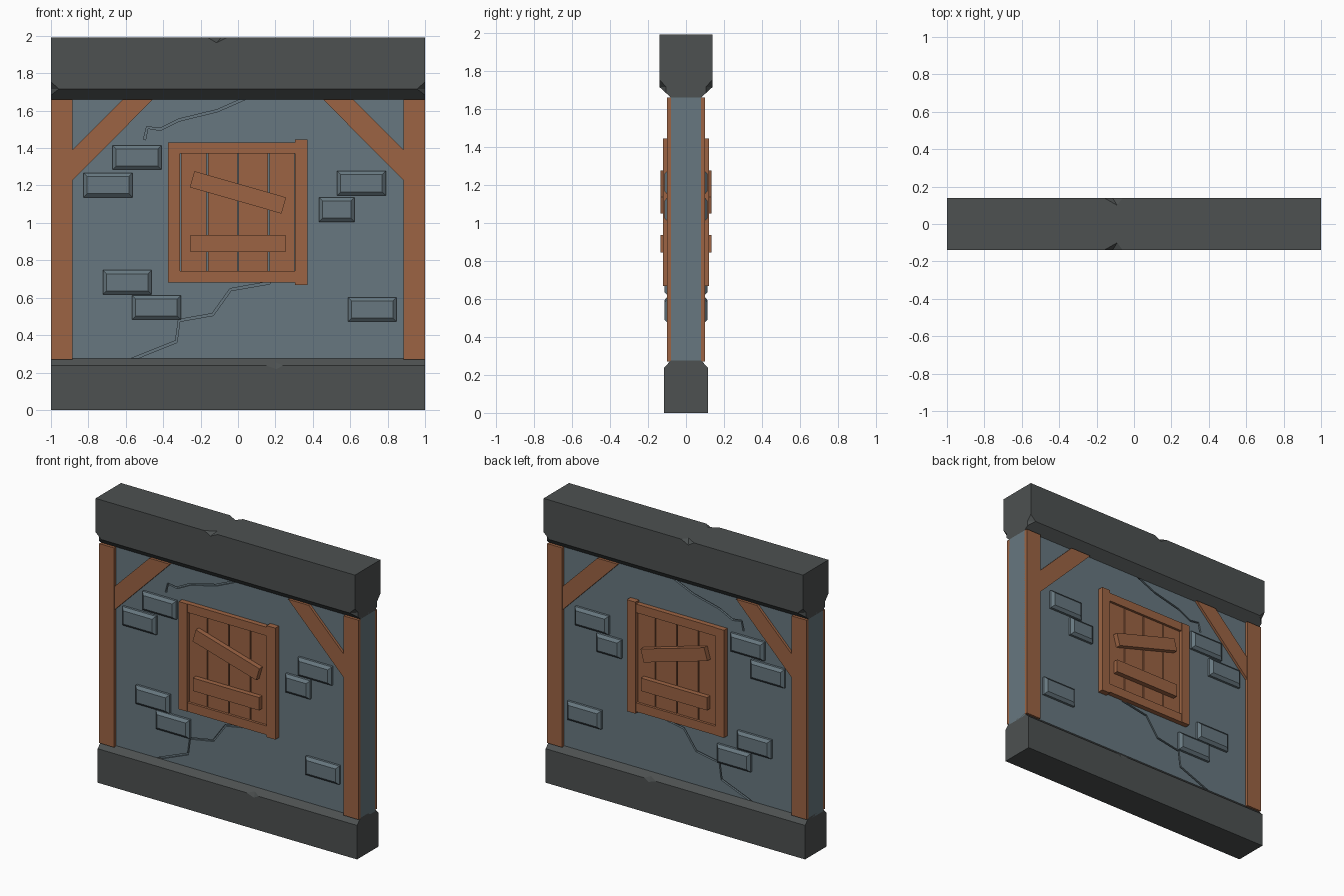
import bpy, bmesh, math
from mathutils import Vector

if "Cube" in bpy.data.objects:
    bpy.data.objects.remove(bpy.data.objects["Cube"])


def material(name, rgb):
    m = bpy.data.materials.new(name)
    m.diffuse_color = (*rgb, 1)
    m.use_nodes = True
    m.node_tree.nodes["Principled BSDF"].inputs["Base Color"].default_value = m.diffuse_color
    return m


STONE = material("dark stone", (0.074, 0.082, 0.082))
PLASTER = material("blue grey plaster", (0.136, 0.186, 0.214))
WOOD = material("brown wood", (0.335, 0.127, 0.057))


def finish(name, bm, mat, mirror=(False, True)):
    """Turn bmesh into an object, mirrored over x and/or y."""
    bmesh.ops.recalc_face_normals(bm, faces=bm.faces)
    me = bpy.data.meshes.new(name)
    bm.to_mesh(me)
    bm.free()
    if mat:
        me.materials.append(mat)
    ob = bpy.data.objects.new(name, me)
    bpy.context.collection.objects.link(ob)
    if any(mirror):
        md = ob.modifiers.new("mirror", 'MIRROR')
        md.use_axis = (mirror[0], mirror[1], False)
        md.use_mirror_merge = False
    return ob


def prism(name, pts, a, b, mat, axis='y', mirror=(False, True)):
    """Extrude a flat outline: (x, z) along y, or (y, z) along x."""
    bm = bmesh.new()
    place = (lambda p, t: (p[0], t, p[1])) if axis == 'y' else (lambda p, t: (t, p[0], p[1]))
    f = bm.faces.new([bm.verts.new(place(p, a)) for p in pts])
    ext = bmesh.ops.extrude_face_region(bm, geom=[f])
    move = (0, b - a, 0) if axis == 'y' else (b - a, 0, 0)
    bmesh.ops.translate(bm, vec=move, verts=[v for v in ext['geom'] if isinstance(v, bmesh.types.BMVert)])
    return finish(name, bm, mat, mirror)


def rect(x0, x1, z0, z1):
    return [(x0, z0), (x1, z0), (x1, z1), (x0, z1)]


def hull(name, pts, mat=None, mirror=(False, True)):
    bm = bmesh.new()
    for p in pts:
        bm.verts.new(p)
    bmesh.ops.convex_hull(bm, input=bm.verts)
    return finish(name, bm, mat, mirror)


def carve(ob, cutters):
    """Cut helpers out of a part, then remove the helpers."""
    for c in cutters:
        c.hide_render = True
        md = ob.modifiers.new("cut", 'BOOLEAN')
        md.operation, md.solver, md.object = 'DIFFERENCE', 'EXACT', c
    bpy.context.view_layer.update()
    ev = ob.evaluated_get(bpy.context.evaluated_depsgraph_get())
    me = bpy.data.meshes.new_from_object(ev)
    ob.modifiers.clear()
    ob.data = me
    for c in cutters:
        bpy.data.objects.remove(c)


def strip(path, w):
    """Outline of a thin crack along a path."""
    p = [Vector(q) for q in path]
    left, right = [], []
    for i, q in enumerate(p):
        d = (p[min(i + 1, len(p) - 1)] - p[max(i - 1, 0)]).normalized()
        n = Vector((-d.y, d.x)) * w / 2
        left.append(q + n)
        right.append(q - n)
    return left + right[::-1]


NONE = (False, False)

# Stone base and top beam, chamfered towards the wall, with chips
base = prism("stone_base", [(-.117, 0), (.117, 0), (.117, .237), (.08, .275), (-.08, .275), (-.117, .237)],
             -1, 1, STONE, 'x', NONE)
carve(base, [hull("base_chip", [(.15, -.117, .237), (.24, -.117, .237), (.205, -.117, .218),
                                (.2, -.1, .2545), (.2, -.2, .3)])])

beam = prism("stone_top_beam", [(-.08, 1.66), (.08, 1.66), (.14, 1.715), (.14, 1.99), (-.14, 1.99), (-.14, 1.715)],
             -1, 1, STONE, 'x', NONE)
carve(beam, [
    hull("edge_chip", [(-.16, -.14, 1.99), (-.06, -.14, 1.99), (-.09, -.1, 1.99),
                       (-.115, -.14, 1.963), (-.1, -.25, 2.1)]),
    hull("corner_chip", [(1, -.14, 1.755), (1, -.105, 1.715), (1, -.105, 1.683),
                         (.958, -.14, 1.715), (1.1, -.25, 1.65)], None, (True, True))])

# Plaster wall with carved cracks
wall = prism("plaster_wall", rect(-1, 1, .26, 1.67), -.08, .08, PLASTER, 'y', NONE)
upper = [(.06, 1.675), (-.11, 1.60), (-.315, 1.55), (-.415, 1.50), (-.485, 1.51), (-.50, 1.445)]
lower = [(.17, .68), (-.04, .643), (-.135, .51), (-.315, .478), (-.33, .365), (-.58, .265)]
carve(wall, [prism("crack_upper", strip(upper, .012), -.2, -.066, None),
             prism("crack_lower", strip(lower, .013), -.2, -.066, None)])

# Timber posts and diagonal braces, mirrored to all four places
ALL = (True, True)
prism("post", rect(-1, -.885, .27, 1.66), -.1, -.075, WOOD, 'y', ALL)
prism("brace", [(-.885, 1.39), (-.885, 1.227), (-.455, 1.66), (-.615, 1.66)], -.098, -.075, WOOD, 'y', ALL)

# Raised bricks with chamfered fronts: x, z of lower left corner and width
for i, (x, z, w) in enumerate([(-.67, 1.285, .26), (-.825, 1.137, .26), (.53, 1.147, .26), (.433, 1.006, .19),
                               (-.722, .617, .26), (-.566, .483, .26), (.588, .472, .26)]):
    c = .019
    h = .13
    pts = [(px, -.075, pz) for px, pz in rect(x, x + w, z, z + h)]
    pts += [(px, -.096, pz) for px, pz in rect(x, x + w, z, z + h)]
    pts += [(px, -.113, pz) for px, pz in rect(x + c, x + w - c, z + c, z + h - c)]
    hull(f"brick_{i + 1}", pts, PLASTER)

# Shutter frame
prism("frame_left", rect(-.375, -.31, .68, 1.43), -.118, -.075, WOOD)
prism("frame_right", rect(.305, .372, .668, 1.445), -.121, -.075, WOOD)
prism("frame_top", rect(-.31, .305, 1.37, 1.43), -.115, -.075, WOOD)
prism("frame_bottom", rect(-.31, .305, .68, .742), -.115, -.075, WOOD)

# Shutter planks with narrow gaps
edges = [-.31, -.165, 0, .165, .305]
for i in range(4):
    prism(f"shutter_plank_{i + 1}", rect(edges[i] + .004, edges[i + 1] - .004, .742, 1.37), -.098, -.075, WOOD)

# Boards nailed across the shutter, the upper one crooked
for name, z, ang in (("upper_board", 1.163, -16), ("lower_board", .89, 0)):
    ca, sa = math.cos(math.radians(ang)), math.sin(math.radians(ang))
    pts = [(x * ca - y * sa, z + x * sa + y * ca) for x, y in rect(-.255, .255, -.045, .045)]
    prism(name, pts, -.133, -.095, WOOD)
